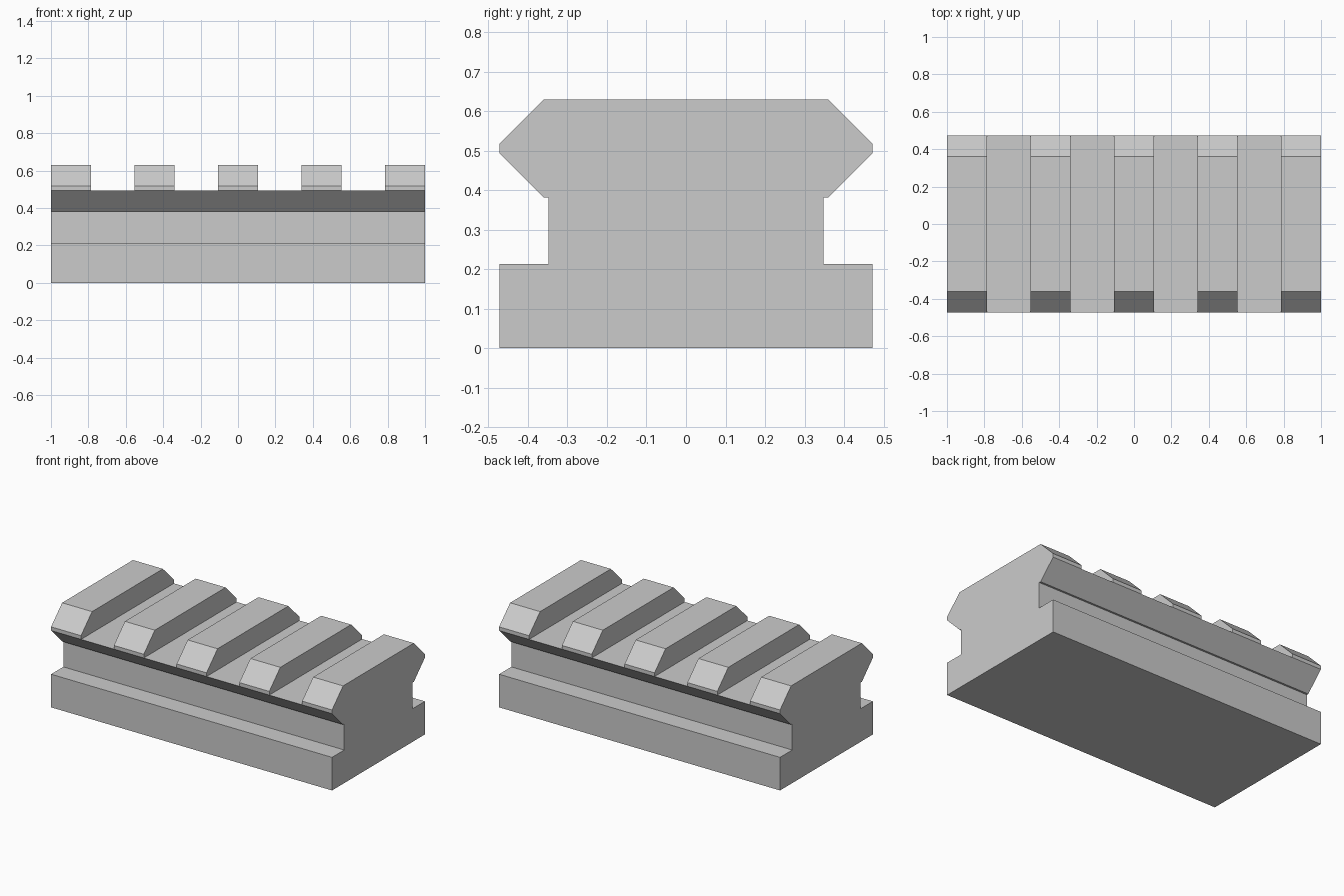
import bpy
import bmesh

cube = bpy.data.objects.get("Cube")
if cube:
    bpy.data.objects.remove(cube, do_unlink=True)

# Single metal colour
GREY = (0.6, 0.6, 0.6, 1)
metal = bpy.data.materials.new("grey_metal")
metal.use_nodes = True
metal.diffuse_color = GREY
metal.node_tree.nodes["Principled BSDF"].inputs["Base Color"].default_value = GREY


def prism(name, half, x_mid, length):
    """Mirror a half profile of (y, z) points and extrude it along x."""
    profile = half + [(-y, z) for y, z in reversed(half)]
    bm = bmesh.new()
    x0 = x_mid - length / 2
    face = bm.faces.new([bm.verts.new((x0, y, z)) for y, z in profile])
    new = bmesh.ops.extrude_face_region(bm, geom=[face])["geom"]
    verts = [v for v in new if isinstance(v, bmesh.types.BMVert)]
    bmesh.ops.translate(bm, verts=verts, vec=(length, 0, 0))
    bmesh.ops.recalc_face_normals(bm, faces=bm.faces)
    mesh = bpy.data.meshes.new(name)
    bm.to_mesh(mesh)
    bm.free()
    mesh.materials.append(metal)
    obj = bpy.data.objects.new(name, mesh)
    bpy.context.collection.objects.link(obj)
    return obj


HALF_WIDTH, SLOT_FLOOR = 0.472, 0.494

# Base block, neck and flared lower half of the rail head
prism("rail_body", [(HALF_WIDTH, 0), (HALF_WIDTH, 0.213), (0.348, 0.213),
                    (0.348, 0.381), (0.36, 0.381), (HALF_WIDTH, SLOT_FLOOR)], 0, 2)

# Chamfered cross ridges, with slots left between them
WIDTH, COUNT = 0.213, 5
pitch = (2 - WIDTH) / (COUNT - 1)
ridge = [(HALF_WIDTH, SLOT_FLOOR), (HALF_WIDTH, 0.518), (0.36, 0.63)]
for i in range(COUNT):
    prism(f"cross_ridge_{i + 1}", ridge, -1 + WIDTH / 2 + i * pitch, WIDTH)
